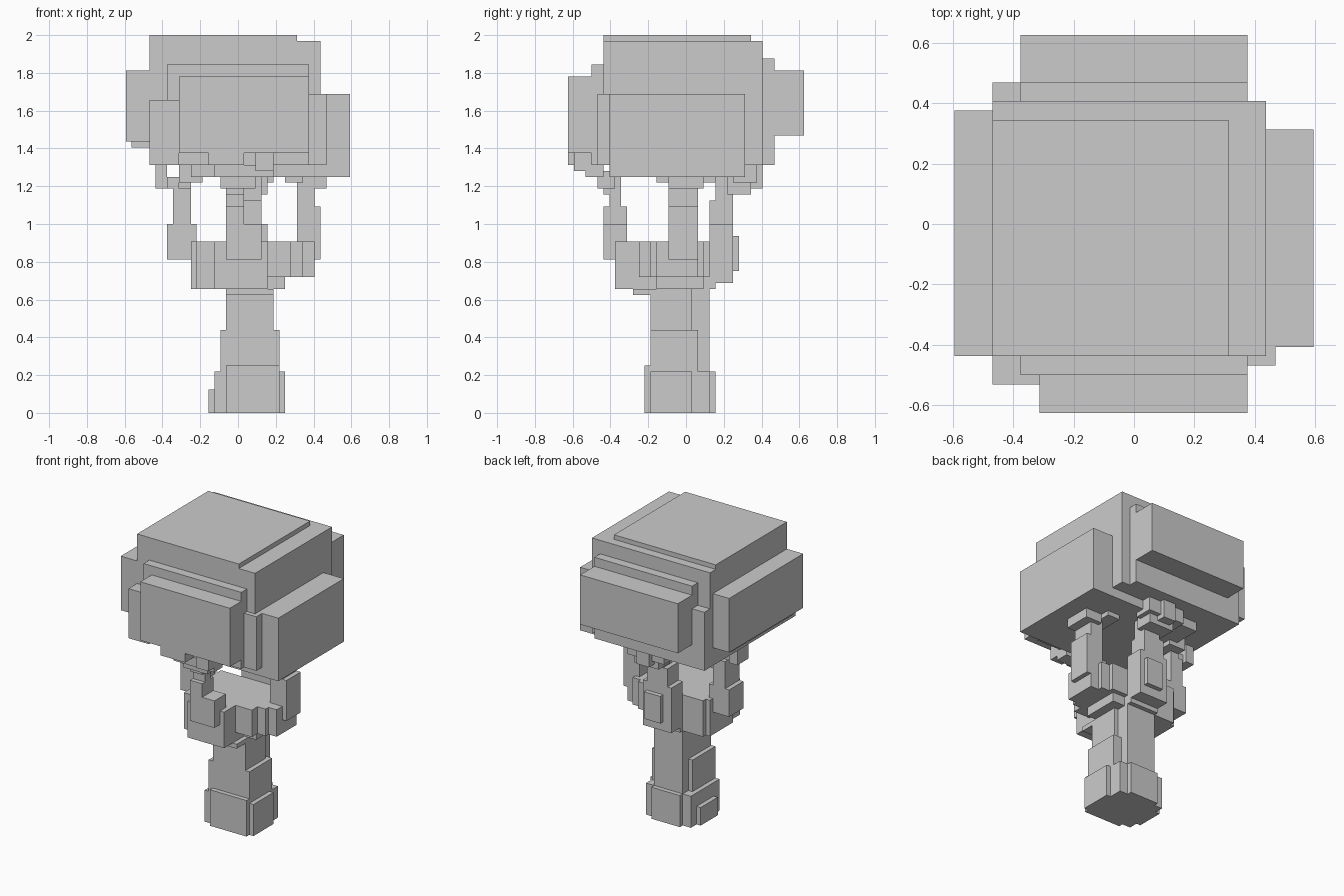
import bpy, bmesh, math

if "Cube" in bpy.data.objects:
    bpy.data.objects.remove(bpy.data.objects["Cube"])

U = 1 / 32  # block size of the model


def blocks(name, boxes):
    """Fuse boxes (x0,x1,y0,y1,z0,z1 in block units) into one clean outer shell."""
    cells = set()
    for x0, x1, y0, y1, z0, z1 in boxes:
        cells.update((x, y, z) for x in range(x0, x1)
                     for y in range(y0, y1) for z in range(z0, z1))
    bm = bmesh.new()
    verts = {}

    def vert(p):
        if p not in verts:
            verts[p] = bm.verts.new([c * U for c in p])
        return verts[p]

    for c in cells:
        for axis in range(3):
            a, b = (axis + 1) % 3, (axis + 2) % 3
            for side in (0, 1):
                n = list(c)
                n[axis] += 1 if side else -1
                if tuple(n) in cells:
                    continue
                ring = []
                for da, db in ((0, 0), (1, 0), (1, 1), (0, 1)):
                    p = list(c)
                    p[axis] += side
                    p[a] += da
                    p[b] += db
                    ring.append(vert(tuple(p)))
                bm.faces.new(ring if side else ring[::-1])
    bmesh.ops.dissolve_limit(bm, angle_limit=math.radians(1),
                             verts=bm.verts[:], edges=bm.edges[:])
    me = bpy.data.meshes.new(name)
    bm.to_mesh(me)
    bm.free()
    ob = bpy.data.objects.new(name, me)
    bpy.context.collection.objects.link(ob)
    return ob


# Trunk with flared foot
blocks("trunk", [
    (-4, 7, -6, 4, 0, 7),
    (-2, 7, -7, -6, 0, 8),
    (-5, -4, -4, 2, 0, 4),
    (7, 8, -6, 1, 0, 7),
    (-2, 5, 4, 5, 0, 7),
    (-3, 7, -6, 2, 0, 14),
    (-2, 6, -6, 1, 0, 21),
    (-2, 5, -6, 4, 0, 21),
    (-2, 6, -9, -6, 20, 21),
])

# Fork where the trunk splits
blocks("fork", [
    (-8, 8, -5, 3, 21, 29),
    (-7, 5, -9, 4, 21, 29),
    (-4, 5, -12, -5, 21, 29),
    (-2, 5, 3, 5, 21, 29),
    (5, 9, -8, 4, 23, 29),
    (9, 11, -6, 3, 23, 29),
    (11, 13, -5, 2, 23, 29),
])

# Four rising branches
blocks("left_branch", [
    (-12, -7, -3, 2, 26, 32),
    (-11, -8, -3, 2, 32, 38),
    (-10, -8, -2, 2, 38, 42),
])
blocks("right_branch", [
    (10, 14, -3, 2, 26, 35),
    (10, 13, -3, 2, 35, 40),
])
blocks("front_branch", [
    (-2, 4, -14, -10, 26, 32),
    (-2, 1, -14, -10, 32, 35),
    (-2, 1, -13, -11, 35, 42),
])
blocks("back_branch", [
    (-2, 5, 4, 8, 22, 32),
    (-1, 4, 4, 8, 32, 36),
    (0, 4, 8, 9, 24, 30),
    (0, 4, 5, 8, 36, 40),
])

# Twigs and leaf tufts below the crown
blocks("twigs", [
    (-14, -12, -2, 2, 38, 42),
    (-12, -10, -3, 1, 38, 40),
    (-10, -6, -5, 4, 39, 42),
    (11, 15, -3, 3, 38, 40),
    (12, 13, -1, 2, 37, 38),
    (8, 11, -5, 5, 39, 40),
    (-3, 3, -15, -12, 38, 41),
    (-2, 1, -14, -12, 37, 38),
    (-4, 6, -17, -14, 40, 42),
    (-1, 5, 7, 11, 37, 40),
    (0, 3, 10, 13, 38, 42),
    (-3, 6, 8, 12, 39, 42),
])

# Leafy crown: core, cap and a lobe on every side
blocks("crown", [
    (-15, 14, -14, 13, 42, 63),
    (-15, 10, -14, 11, 63, 64),
    (-8, 14, -13, 10, 40, 42),
    (-19, -15, -14, 12, 46, 58),
    (-18, -15, -12, 10, 45, 46),
    (14, 19, -13, 10, 40, 54),
    (12, 15, -15, 10, 42, 54),
    (-12, 12, -16, -14, 42, 59),
    (-15, -10, -17, -14, 42, 53),
    (-10, 12, -20, -14, 44, 57),
    (-5, 1, -20, -17, 42, 44),
    (3, 6, -19, -16, 41, 44),
    (-12, 12, 13, 15, 42, 60),
    (-15, -12, 13, 15, 42, 55),
    (-12, 12, 13, 20, 47, 58),
])
